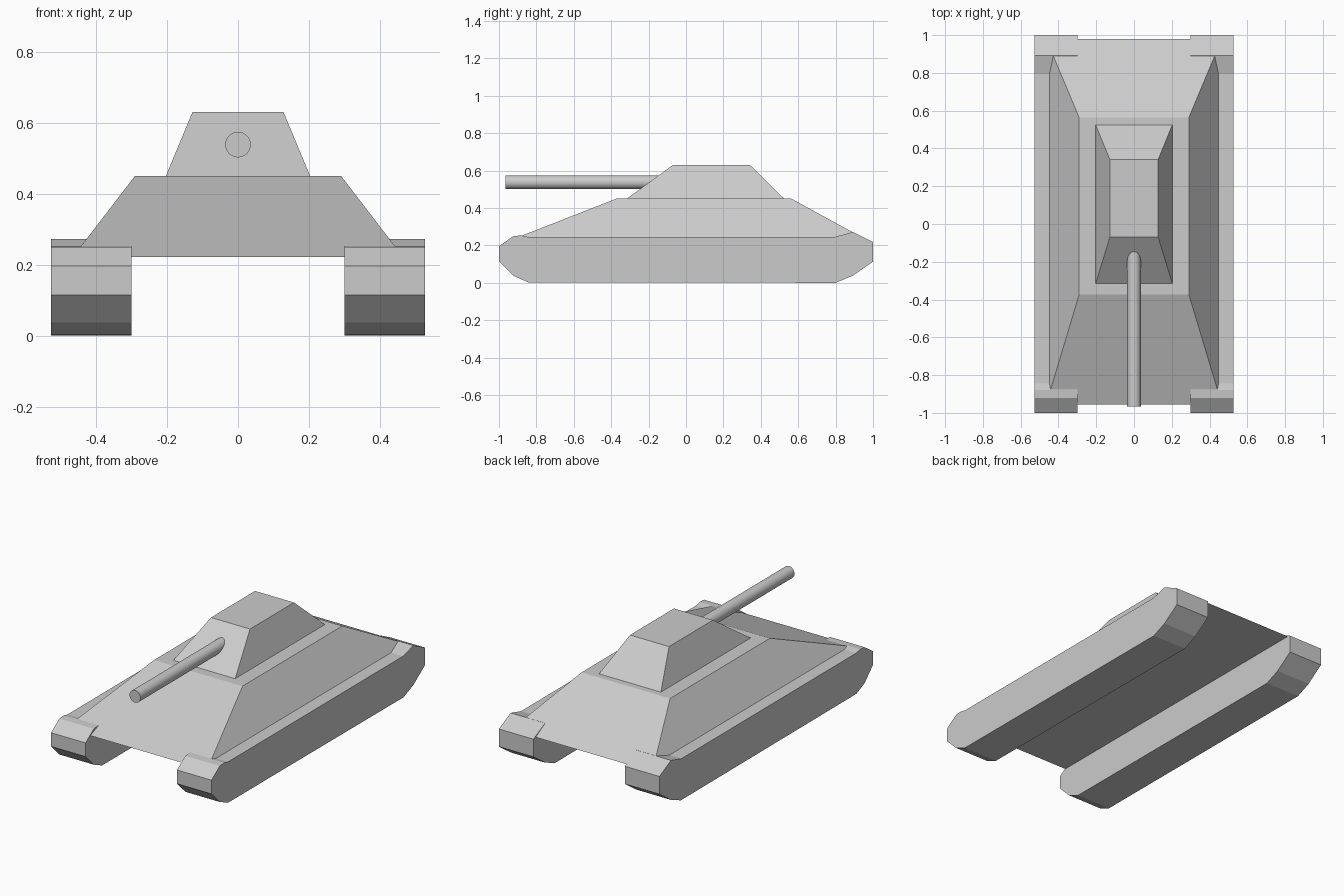
import bpy, bmesh, math

if "Cube" in bpy.data.objects:
    bpy.data.objects.remove(bpy.data.objects["Cube"])


def make_object(name, bm):
    bmesh.ops.recalc_face_normals(bm, faces=bm.faces)
    mesh = bpy.data.meshes.new(name)
    bm.to_mesh(mesh)
    bm.free()
    obj = bpy.data.objects.new(name, mesh)
    bpy.context.collection.objects.link(obj)
    return obj


def frustum(name, bottom, top):
    """Closed tapered block; each end is (half_width, y_front, y_back, z)."""
    bm = bmesh.new()
    rings = [[bm.verts.new(p) for p in ((-w, y0, z), (w, y0, z), (w, y1, z), (-w, y1, z))]
             for w, y0, y1, z in (bottom, top)]
    for ring in rings:
        bm.faces.new(ring)
    for i in range(4):
        j = (i + 1) % 4
        bm.faces.new((rings[0][i], rings[0][j], rings[1][j], rings[1][i]))
    return make_object(name, bm)


# Sloped hull and turret
frustum("hull", (0.465, -0.955, 0.98, 0.222), (0.29, -0.372, 0.563, 0.45))
frustum("turret", (0.203, -0.316, 0.525, 0.45), (0.128, -0.07, 0.342, 0.63))

# Tracks: side profile (y, z) extruded across x, mirrored to the other side
profile = [(-0.845, 0.003), (0.80, 0), (0.892, 0.038), (1, 0.113), (1, 0.218),
           (0.892, 0.272), (0.795, 0.245), (-0.845, 0.245), (-0.88, 0.253),
           (-0.922, 0.25), (-1, 0.196), (-1, 0.115), (-0.922, 0.037)]
bm = bmesh.new()
face = bm.faces.new([bm.verts.new((0.30, y, z)) for y, z in profile])
ext = bmesh.ops.extrude_face_region(bm, geom=[face], use_keep_orig=True)
bmesh.ops.translate(bm, vec=(0.226, 0, 0),
                    verts=[g for g in ext["geom"] if isinstance(g, bmesh.types.BMVert)])
tracks = make_object("tracks", bm)
tracks.modifiers.new("mirror", "MIRROR")

# Gun barrel, running into the turret front
y_front, y_back = -0.965, -0.05
bpy.ops.mesh.primitive_cylinder_add(vertices=32, radius=0.036, depth=y_back - y_front,
                                    location=(0, (y_front + y_back) / 2, 0.538),
                                    rotation=(math.pi / 2, 0, 0))
barrel = bpy.context.object
barrel.name = "gun_barrel"
bpy.ops.object.shade_smooth_by_angle(angle=math.radians(30))
